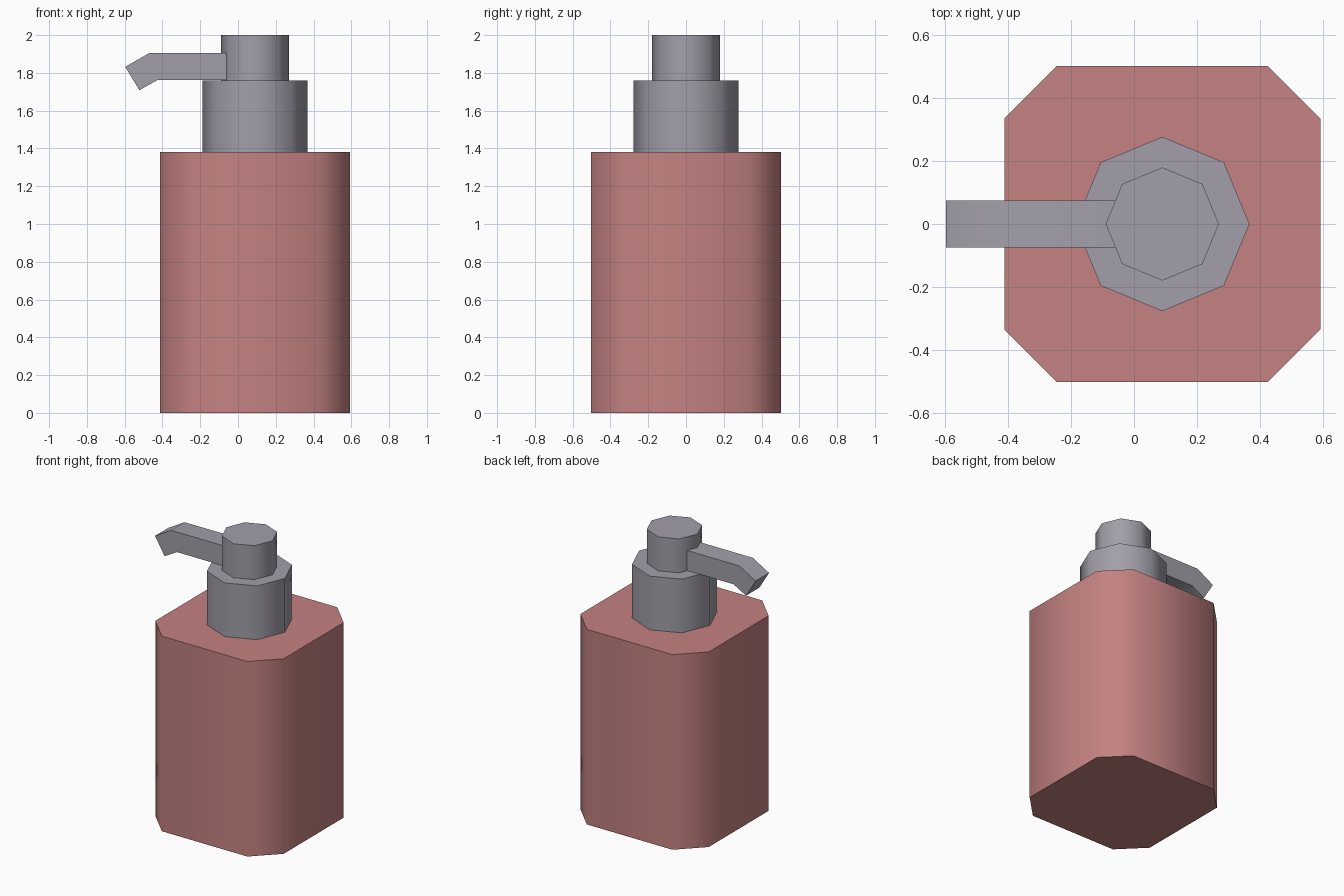
import bpy
import bmesh
from math import cos, sin, pi, radians

cube = bpy.data.objects.get("Cube")
if cube:
    bpy.data.objects.remove(cube, do_unlink=True)

AXIS_X = 0.09  # centre line of the bottle


def make_material(name, rgb):
    mat = bpy.data.materials.new(name)
    mat.use_nodes = True
    colour = (*rgb, 1.0)
    mat.diffuse_color = colour
    mat.node_tree.nodes["Principled BSDF"].inputs["Base Color"].default_value = colour
    return mat


def extrude_profile(name, points, offset, mat):
    """Close a planar outline, extrude it by offset and smooth its soft corners."""
    bm = bmesh.new()
    face = bm.faces.new([bm.verts.new(p) for p in points])
    result = bmesh.ops.extrude_face_region(bm, geom=[face], use_keep_orig=True)
    moved = [g for g in result["geom"] if isinstance(g, bmesh.types.BMVert)]
    bmesh.ops.translate(bm, verts=moved, vec=offset)
    bmesh.ops.recalc_face_normals(bm, faces=bm.faces)
    mesh = bpy.data.meshes.new(name)
    bm.to_mesh(mesh)
    bm.free()
    mesh.materials.append(mat)
    obj = bpy.data.objects.new(name, mesh)
    bpy.context.collection.objects.link(obj)
    bpy.ops.object.select_all(action="DESELECT")
    obj.select_set(True)
    bpy.context.view_layer.objects.active = obj
    bpy.ops.object.shade_smooth_by_angle(angle=radians(50))
    return obj


def octagon(radius, z):
    return [(AXIS_X + radius * cos(i * pi / 4), radius * sin(i * pi / 4), z)
            for i in range(8)]


rose = make_material("rose_plastic", (0.55, 0.225, 0.22))
grey = make_material("grey_plastic", (0.36, 0.345, 0.40))

# Bottle: a square with cut corners
half, flat = 0.502, 0.335
corners = []
for sx, sy in ((1, 1), (-1, 1), (-1, -1), (1, -1)):
    pair = [(AXIS_X + sx * half, sy * flat, 0), (AXIS_X + sx * flat, sy * half, 0)]
    corners += pair if sx * sy > 0 else pair[::-1]
extrude_profile("bottle", corners, (0, 0, 1.38), rose)

# Pump collar and head
extrude_profile("pump_collar", octagon(0.277, 1.38), (0, 0, 0.38), grey)
extrude_profile("pump_head", octagon(0.18, 1.76), (0, 0, 0.24), grey)

# Spout with a bent tip, its root inside the head
spout_side = [(-0.06, 1.905), (-0.47, 1.905), (-0.597, 1.832),
              (-0.522, 1.708), (-0.425, 1.763), (-0.06, 1.763)]
extrude_profile("spout", [(x, -0.075, z) for x, z in spout_side], (0, 0.15, 0), grey)
